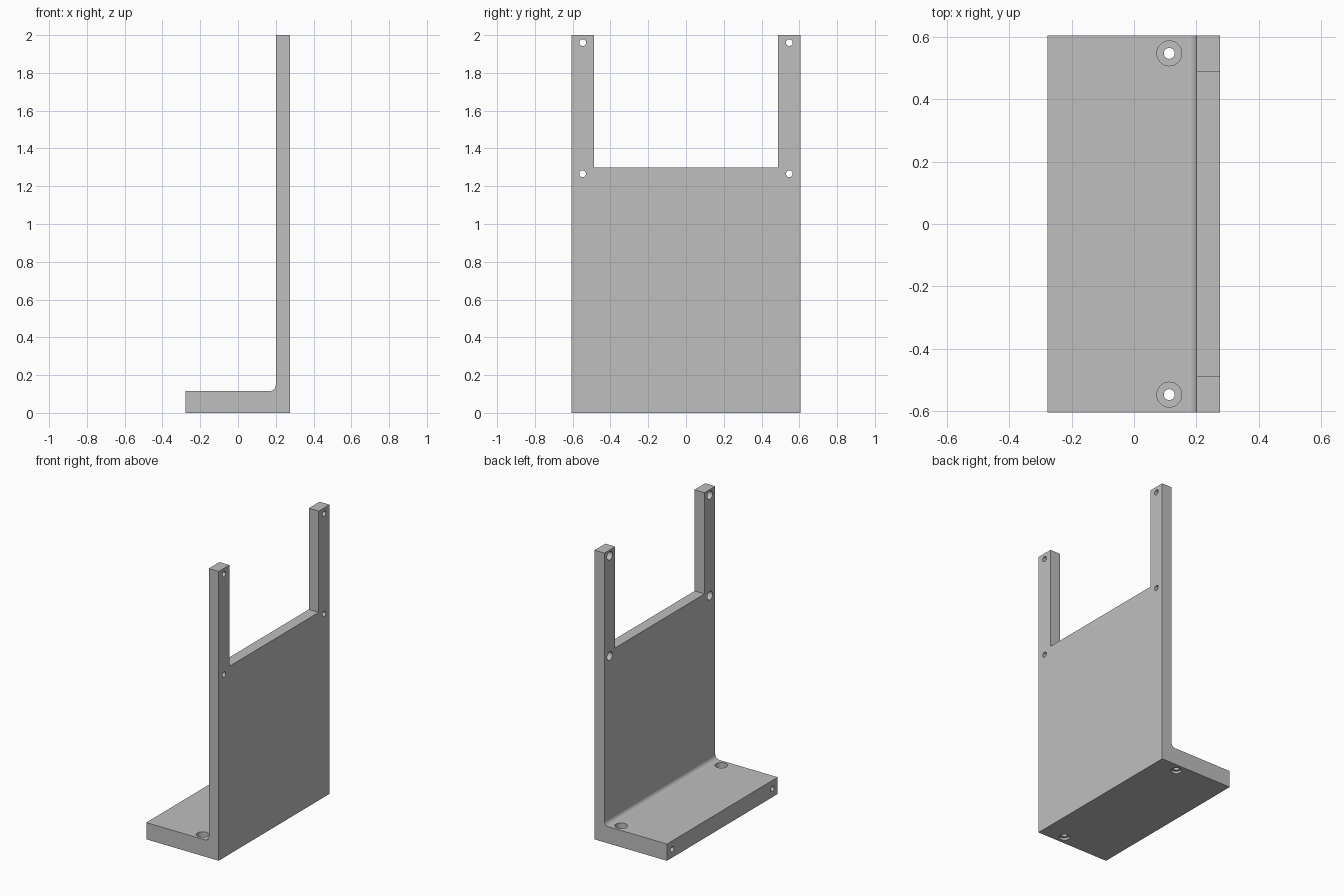
import bpy, bmesh, math
from mathutils import Matrix, Vector

if "Cube" in bpy.data.objects:
    bpy.data.objects.remove(bpy.data.objects["Cube"])

grey = bpy.data.materials.new("plain grey")
grey.diffuse_color = (0.52, 0.52, 0.52, 1)
grey.use_nodes = True
grey.node_tree.nodes["Principled BSDF"].inputs["Base Color"].default_value = grey.diffuse_color

HALF_Y, X0, XW, X1 = 0.605, -0.278, 0.2, 0.276
BASE_Z, TOP_Z, NOTCH_Z, NOTCH_Y = 0.116, 2.0, 1.3, 0.488
FILLET, HOLE_Y = 0.03, 0.547


def new_object(name, bm):
    mesh = bpy.data.meshes.new(name)
    bmesh.ops.recalc_face_normals(bm, faces=bm.faces)
    bm.to_mesh(mesh)
    bm.free()
    obj = bpy.data.objects.new(name, mesh)
    bpy.context.collection.objects.link(obj)
    return obj


def cut(obj, cutter):
    """Subtract the cutter from obj, then discard it."""
    cutter.hide_render = True
    mod = obj.modifiers.new("cut", 'BOOLEAN')
    mod.operation, mod.solver, mod.object = 'DIFFERENCE', 'EXACT', cutter
    bpy.context.view_layer.objects.active = obj
    bpy.ops.object.modifier_apply(modifier=mod.name)
    bpy.data.objects.remove(cutter)


def drill(obj, start, end, radius):
    """Cut a round hole from start to end."""
    a, b = Vector(start), Vector(end)
    d = b - a
    rot = d.to_track_quat('Z', 'Y').to_matrix().to_4x4()
    bm = bmesh.new()
    bmesh.ops.create_cone(bm, cap_ends=True, segments=32, radius1=radius,
                          radius2=radius, depth=d.length,
                          matrix=Matrix.Translation((a + b) / 2) @ rot)
    cut(obj, new_object("drill_cutter", bm))


# L-shaped side profile with an inner fillet, extruded along y
profile = [(X0, 0), (X1, 0), (X1, TOP_Z), (XW, TOP_Z)]
for i in range(9):
    t = math.pi / 2 * i / 8
    profile.append((XW - FILLET + FILLET * math.cos(t),
                    BASE_Z + FILLET - FILLET * math.sin(t)))
profile.append((X0, BASE_Z))
bm = bmesh.new()
side = bm.faces.new([bm.verts.new((x, -HALF_Y, z)) for x, z in profile])
ext = bmesh.ops.extrude_face_region(bm, geom=[side])
bmesh.ops.translate(bm, vec=(0, 2 * HALF_Y, 0),
                    verts=[v for v in ext["geom"] if isinstance(v, bmesh.types.BMVert)])
bracket = new_object("angle_bracket", bm)
bracket.data.materials.append(grey)

# Notch between the two upright arms
bm = bmesh.new()
bmesh.ops.create_cube(bm, size=1, matrix=Matrix.Translation((0.238, 0, NOTCH_Z + 0.5))
                      @ Matrix.Diagonal((0.3, 2 * NOTCH_Y, 1, 1)))
cut(bracket, new_object("notch_cutter", bm))

for s in (-1, 1):
    y = s * HOLE_Y
    # Counterbored screw holes through the upright plate
    for z in (1.266, 1.96):
        drill(bracket, (0.1, y, z), (0.4, y, z), 0.018)
        drill(bracket, (0.1, y, z), (XW + 0.035, y, z), 0.029)
    # Base holes, counterbored on top and shallowly underneath
    drill(bracket, (0.113, y, -0.1), (0.113, y, 0.3), 0.0175)
    drill(bracket, (0.113, y, BASE_Z - 0.05), (0.113, y, 0.3), 0.04)
    drill(bracket, (0.113, y, -0.1), (0.113, y, 0.015), 0.035)
    # Blind holes in the free edge of the base
    drill(bracket, (X0 - 0.1, y, 0.058), (X0 + 0.2, y, 0.058), 0.018)

# Smooth fillet and holes, crisp flat faces
bpy.ops.object.select_all(action='DESELECT')
bracket.select_set(True)
bpy.context.view_layer.objects.active = bracket
bpy.ops.object.shade_smooth_by_angle(angle=math.radians(30))
weighted = bracket.modifiers.new("weighted_normals", 'WEIGHTED_NORMAL')
weighted.keep_sharp = True
